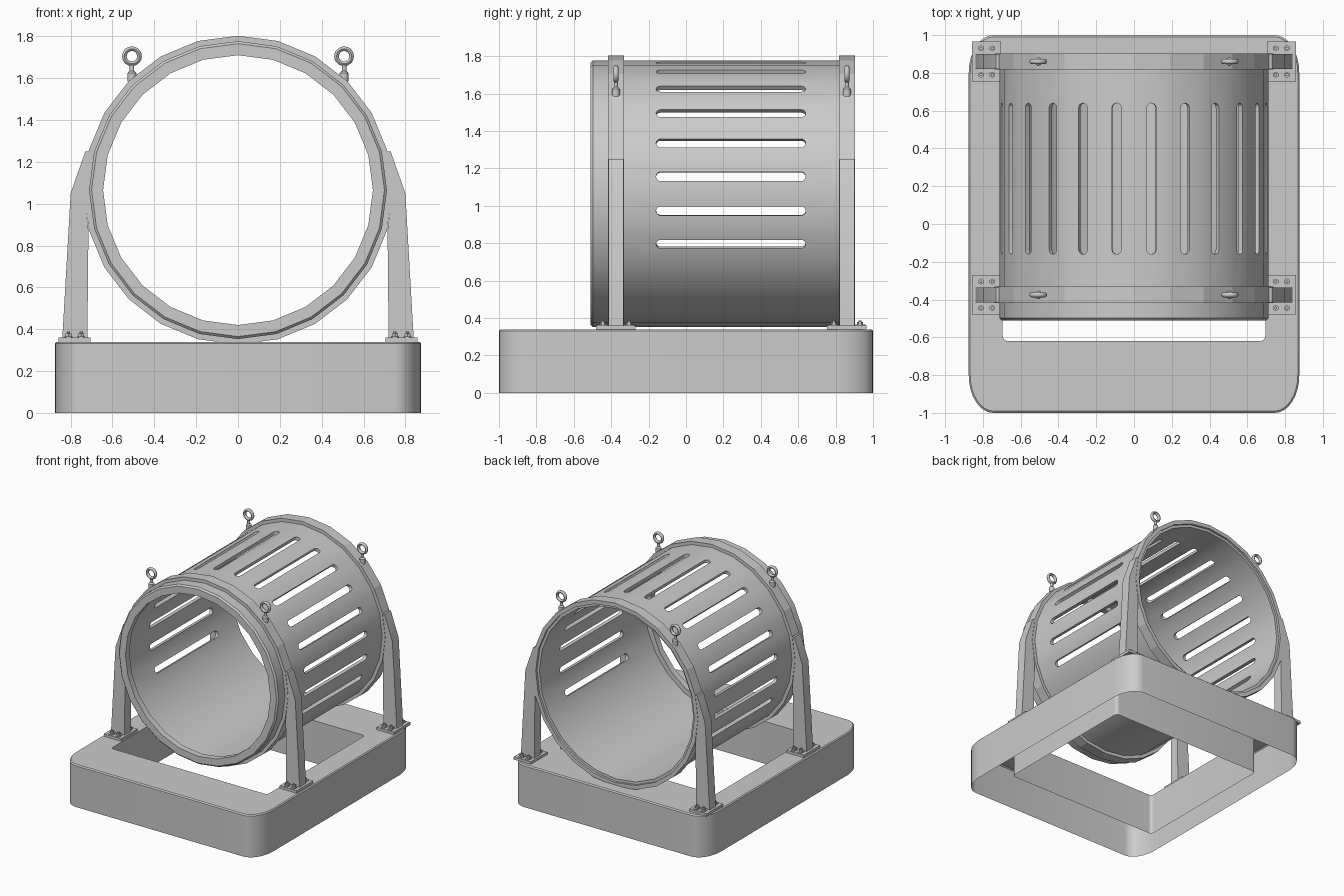
import bpy, bmesh, math
from mathutils import Matrix, Vector

if "Cube" in bpy.data.objects:
    bpy.data.objects.remove(bpy.data.objects["Cube"])

SIDES, CZ = 24, 1.065          # drum facets and axis height


def finish(bm, name, angle=30):
    bmesh.ops.recalc_face_normals(bm, faces=bm.faces)
    me = bpy.data.meshes.new(name)
    bm.to_mesh(me)
    bm.free()
    me.shade_smooth()
    me.set_sharp_from_angle(angle=math.radians(angle))
    ob = bpy.data.objects.new(name, me)
    bpy.context.collection.objects.link(ob)
    return ob


def strip(bm, loops, closed=False):
    """Join equal-length closed vertex loops with quads."""
    n = len(loops[0])
    for k in range(len(loops) - (0 if closed else 1)):
        a, b = loops[k], loops[(k + 1) % len(loops)]
        for i in range(n):
            j = (i + 1) % n
            bm.faces.new((a[i], a[j], b[j], b[i]))


def lathe(name, profile, angle=30):
    """Revolve a closed (y, r) profile about the drum axis."""
    bm = bmesh.new()
    loops = []
    for y, r in profile:
        loops.append([bm.verts.new((r * math.cos(t), y, CZ + r * math.sin(t)))
                      for t in (2 * math.pi * i / SIDES for i in range(SIDES))])
    strip(bm, loops, True)
    return finish(bm, name, angle)


def prism(bm, pts, depth):
    """Extrude a polygon of 3D points along a vector."""
    lo = [bm.verts.new(p) for p in pts]
    hi = [bm.verts.new(Vector(p) + Vector(depth)) for p in pts]
    bm.faces.new(lo)
    bm.faces.new(hi)
    strip(bm, [lo, hi])


def cyl(bm, x, y, z0, z1, r, n=12, r2=None):
    bmesh.ops.create_cone(bm, cap_ends=True, segments=n, radius1=r, radius2=r if r2 is None else r2,
                          depth=z1 - z0, matrix=Matrix.Translation((x, y, (z0 + z1) / 2)))


def rounded(hx, hy, rx, ry, seg=8):
    pts = []
    for q, (sx, sy) in enumerate(((1, 1), (-1, 1), (-1, -1), (1, -1))):
        for i in range(seg + 1):
            t = math.pi / 2 * (q + i / seg)
            pts.append((sx * (hx - rx) + rx * math.cos(t), sy * (hy - ry) + ry * math.sin(t)))
    return pts


# base: open-bottomed rounded frame with a rectangular opening
bm = bmesh.new()
outer, inset = rounded(.875, 1, .13, .2), rounded(.867, .99, .122, .19)
hole = rounded(.695, .62, .025, .03)
strip(bm, [[bm.verts.new((x, y, z)) for x, y in ring] for ring, z in
           ((outer, 0), (outer, .332), (inset, .34), (hole, .34), (hole, 0))])
finish(bm, "base_frame")

# drum: faceted shell with an inner lip at the front
drum = lathe("drum", [(-.51, .645), (-.51, .70), (-.498, .712), (.885, .712),
                      (.885, .685), (-.46, .685), (-.46, .645)])

# slots: rounded cutters on the upper facets
bm = bmesh.new()
for k in range(16):
    a = math.radians(-22.5 + 15 * k)
    radial, side = Vector((math.cos(a), 0, math.sin(a))), Vector((-math.sin(a), 0, math.cos(a)))
    pts = []
    for yc, start in ((.615, 0), (-.135, math.pi)):
        for i in range(9):
            t = start + math.pi * i / 8
            pts.append(Vector((0, yc + .025 * math.sin(t), CZ)) + radial * .62 + side * (.025 * math.cos(t)))
    prism(bm, pts, radial * .18)
cutter = finish(bm, "slot_cutter")
cutter.hide_render = True
mod = drum.modifiers.new("slots", 'BOOLEAN')
mod.operation, mod.object, mod.solver = 'DIFFERENCE', cutter, 'EXACT'
cut = bpy.data.meshes.new_from_object(drum.evaluated_get(bpy.context.evaluated_depsgraph_get()))
drum.modifiers.clear()
drum.data = cut
cut.shade_smooth()
cut.set_sharp_from_angle(angle=math.radians(30))
bpy.data.objects.remove(cutter)

for end, yc in (("front", -.375), ("back", .86)):
    # strap: band around the drum
    lathe(end + "_strap", [(yc - .043, .706), (yc - .043, .738), (yc + .043, .738), (yc + .043, .706)], 10)
    for lr, s in (("left", -1), ("right", 1)):
        tag = f"{end}_{lr}_"
        # leg: tapered post that blends into the strap
        bm = bmesh.new()
        prof = [(.84, .355), (.80, 1.05), (.73, 1.25), (.71, 1.25), (.735, 1.065), (.715, .87), (.72, .355)]
        prism(bm, [(s * x, yc - .04, z) for x, z in prof], (0, .08, 0))
        finish(bm, tag + "leg")

        # foot plate
        bm = bmesh.new()
        prism(bm, [(s * x, yc + y, .338) for x, y in
                   ((.705, -.105), (.858, -.105), (.858, .105), (.705, .105))], (0, 0, .022))
        finish(bm, tag + "foot_plate")

        # bolts with oval washers
        bm = bmesh.new()
        for x in (.75, .81):
            for dy in (-.07, .07):
                oval = [(s * x + u, yc + dy + v, .359) for u, v in rounded(.019, .03, .019, .019, 4)]
                prism(bm, oval, (0, 0, .007))
                cyl(bm, s * x, yc + dy, .364, .38, .016, 6)
                cyl(bm, s * x, yc + dy, .379, .388, .008, 8)
        finish(bm, tag + "bolts")

        # lifting eye: ring, stem and collar
        bm = bmesh.new()
        ex, major, minor = s * .507, .036, .011
        loops = []
        for i in range(20):
            t = 2 * math.pi * i / 20
            loops.append([])
            for j in range(8):
                p = 2 * math.pi * j / 8
                r = major + minor * math.cos(p)
                loops[-1].append(bm.verts.new((ex + r * math.cos(t), yc + minor * 1.2 * math.sin(p),
                                               1.705 + r * math.sin(t))))
        strip(bm, loops, True)
        cyl(bm, ex, yc, 1.58, 1.672, .011)
        cyl(bm, ex, yc, 1.585, 1.625, .021)
        cyl(bm, ex, yc, 1.625, 1.635, .021, 12, .012)
        finish(bm, tag + "lifting_eye", 50)
